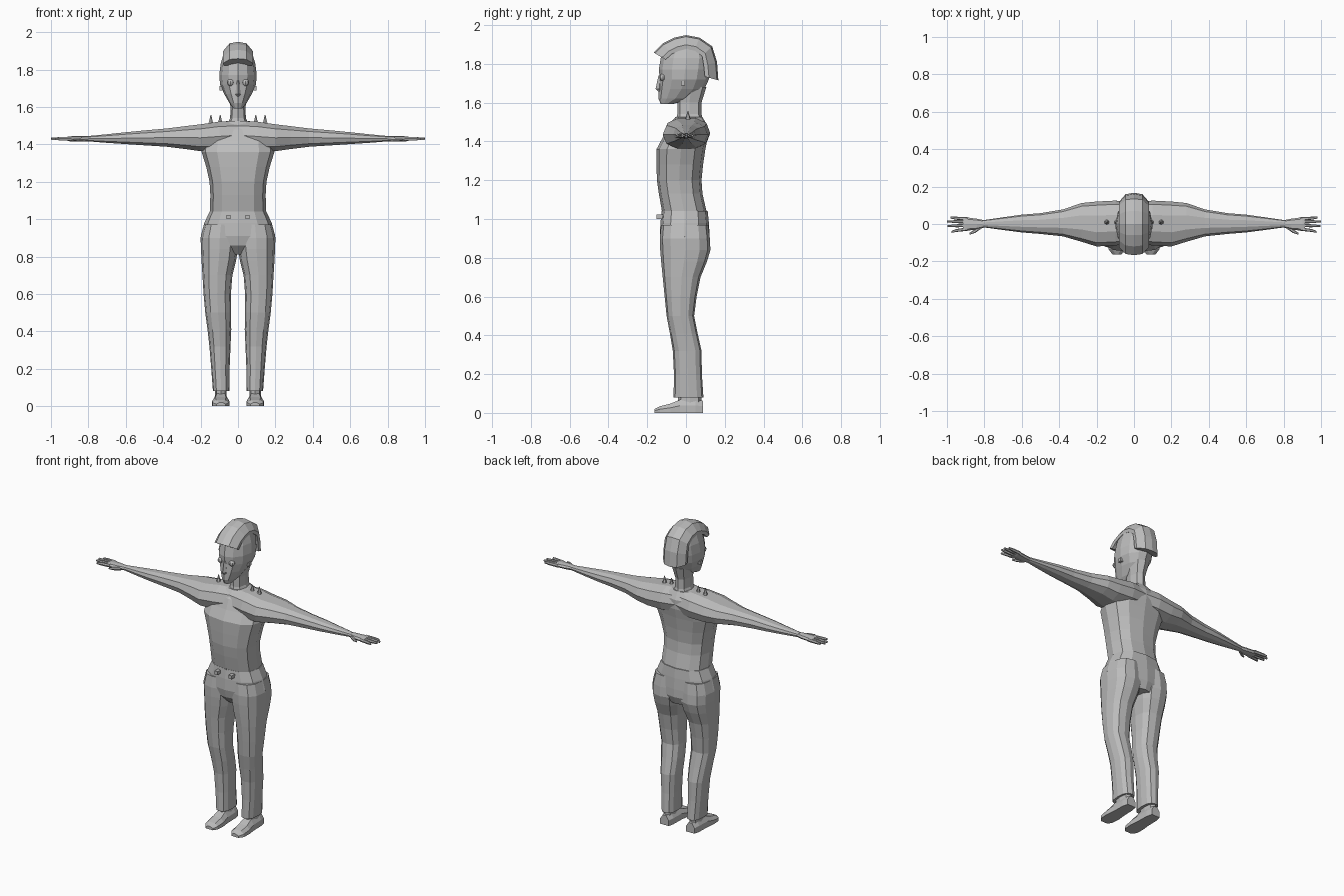
import bpy, bmesh, math
from mathutils import Vector, Matrix

grey = bpy.data.materials.new("plain grey")
grey.diffuse_color = (0.5, 0.5, 0.5, 1)


def finish(name, bm):
    bmesh.ops.recalc_face_normals(bm, faces=bm.faces)
    me = bpy.data.meshes.new(name)
    bm.to_mesh(me)
    bm.free()
    me.materials.append(grey)
    ob = bpy.data.objects.new(name, me)
    bpy.context.collection.objects.link(ob)
    return ob


def loft(name, sections, s=1):
    """Skin a list of point loops; s = -1 mirrors across x."""
    bm = bmesh.new()
    loops = [[bm.verts.new((p[0] * s, p[1], p[2])) for p in sec] for sec in sections]
    n = len(loops[0])
    for a, b in zip(loops, loops[1:]):
        for i in range(n):
            j = (i + 1) % n
            bm.faces.new((a[i], a[j], b[j], b[i]))
    bm.faces.new(loops[0][::-1])
    bm.faces.new(loops[-1])
    return finish(name, bm)


def oval(a0, a1, b0, b1, n=12, e=0.8):
    """Rounded loop filling the range a0..a1 by b0..b1."""
    pts = []
    for i in range(n):
        t = 2 * math.pi * i / n
        c, d = math.cos(t), math.sin(t)
        c = math.copysign(abs(c) ** e, c) if abs(c) > 1e-6 else 0
        d = math.copysign(abs(d) ** e, d) if abs(d) > 1e-6 else 0
        pts.append(((a0 + a1) / 2 + (a1 - a0) / 2 * c, (b0 + b1) / 2 + (b1 - b0) / 2 * d))
    return pts


def zring(z, x0, x1, y0, y1, n=12, e=0.8):
    return [(p, q, z) for p, q in oval(x0, x1, y0, y1, n, e)]


def xring(x, y0, y1, z0, z1, n=10, e=0.85):
    return [(x, p, q) for p, q in oval(y0, y1, z0, z1, n, e)]


def block(name, centre, size):
    bm = bmesh.new()
    bmesh.ops.create_cube(bm, size=1, matrix=Matrix.Translation(centre) @ Matrix.Diagonal((*size, 1)))
    return finish(name, bm)


# Torso: z, half width, front, back
loft("torso", [zring(z, -w, w, f, b) for z, w, f, b in (
    (1.03, .150, -.122, .108), (1.13, .148, -.140, .085), (1.20, .152, -.150, .080),
    (1.28, .170, -.152, .088), (1.36, .195, -.152, .100), (1.42, .190, -.120, .112),
    (1.48, .150, -.095, .112), (1.525, .06, -.055, .085))])

# Hips
loft("hips", [zring(z, -w, w, f, b) for z, w, f, b in (
    (1.04, .152, -.125, .112), (.98, .180, -.132, .118), (.91, .199, -.135, .122),
    (.86, .17, -.125, .124), (.81, .07, -.08, .105))])

# Neck
loft("neck", [zring(z, -w, w, f, b, 8) for z, w, f, b in (
    (1.50, .060, -.055, .090), (1.54, .042, -.045, .080), (1.60, .040, -.045, .080),
    (1.68, .055, -.05, .105))])

# Head, narrowing to the chin
loft("head", [zring(z, -w, w, f, b, 12, 1) for z, w, f, b in (
    (1.592, .024, -.130, -.07), (1.62, .046, -.142, .03), (1.67, .074, -.140, .095),
    (1.72, .096, -.135, .118), (1.77, .100, -.140, .130), (1.83, .093, -.130, .135),
    (1.88, .078, -.110, .120), (1.92, .055, -.07, .080))])

# Hair: a thick crest following the crown from brow to nape
crest = ((-.167, 1.858), (-.120, 1.905), (-.06, 1.935), (0, 1.948), (.07, 1.935),
         (.135, 1.890), (.160, 1.810), (.167, 1.715))
sections = []
for y, z in crest:
    p = Vector((y, z))
    d = (Vector((0, 1.76)) - p).normalized()
    half = ((0, 0), (.045, .008), (.080, .05), (.078, .072), (0, .072))
    both = list(half) + [(-x, k) for x, k in half[3:0:-1]]
    sections.append([(x, *(p + d * k)) for x, k in both])
loft("hair", sections)

# Nose
loft("nose", [zring(z, -w, w, f, -.12, 4, 1) for z, w, f in (
    (1.655, .010, -.142), (1.67, .014, -.157), (1.74, .007, -.142))])

for s, side in ((1, "left"), (-1, "right")):
    # Arm: x, front, back, bottom, top
    loft(side + "_arm", [xring(*r) for r in (
        (0, -.10, .112, 1.37, 1.528), (.10, -.115, .125, 1.36, 1.525),
        (.20, -.120, .120, 1.36, 1.510), (.28, -.095, .112, 1.372, 1.500),
        (.38, -.066, .078, 1.385, 1.487), (.50, -.053, .058, 1.393, 1.476),
        (.60, -.045, .050, 1.400, 1.466), (.70, -.032, .036, 1.407, 1.455),
        (.81, -.017, .020, 1.416, 1.444))], s)

    # Hand with fingers and thumb
    loft(side + "_palm", [xring(*r, 8) for r in (
        (.79, -.016, .018, 1.417, 1.443), (.84, -.030, .028, 1.414, 1.444),
        (.90, -.036, .036, 1.416, 1.443), (.915, -.034, .036, 1.420, 1.440))], s)
    for i, (y0, y1, tip) in enumerate(((-.027, -.042, .975), (-.008, -.011, .998),
                                       (.011, .014, 1.0), (.028, .034, .98))):
        loft(f"{side}_finger_{i + 1}", [xring(x, y - w, y + w, 1.43 - h, 1.43 + h, 6) for x, y, w, h in (
            (.89, y0, .009, .011), (.95, (y0 + y1) / 2, .008, .010), (tip, y1, .005, .006))], s)
    loft(side + "_thumb", [xring(x, y - w, y + w, 1.426 - w, 1.426 + w, 6) for x, y, w in (
        (.82, -.016, .011), (.85, -.038, .010), (.88, -.053, .005))], s)

    # Trouser leg: z, inner, outer, front, back
    loft(side + "_leg", [zring(*r, 12) for r in (
        (.97, .0, .182, -.128, .115), (.90, -.005, .200, -.135, .123),
        (.84, .0, .198, -.133, .126), (.78, .010, .195, -.128, .108),
        (.70, .030, .190, -.120, .075), (.60, .038, .184, -.110, .055),
        (.50, .038, .175, -.100, .042), (.41, .036, .163, -.083, .060),
        (.32, .040, .153, -.068, .080), (.20, .045, .143, -.062, .082),
        (.08, .046, .134, -.064, .090))], s)

    # Ankle and shoe
    loft(side + "_ankle", [zring(z, .062, .122, -.04, .08, 8) for z in (.03, .10)], s)
    loft(side + "_shoe", [[(a, y, 0), (b, y, 0), (b, y, h * .55), (b - .018, y, h),
                           (a + .018, y, h), (a, y, h * .55)] for y, a, b, h in (
        (-.162, .066, .116, .020), (-.135, .050, .136, .034), (-.08, .046, .138, .048),
        (-.03, .052, .132, .068), (.05, .054, .130, .070), (.088, .062, .122, .062))], s)

    # Eye
    bm = bmesh.new()
    bmesh.ops.create_uvsphere(bm, u_segments=8, v_segments=6, radius=.019,
                              matrix=Matrix.Translation((s * .04, -.118, 1.73)))
    finish(side + "_eye", bm)

    # Ear stud and belt stud
    block(side + "_ear_stud", (s * .088, -.015, 1.70), (.02, .022, .022))
    block(side + "_belt_stud", (s * .05, -.135, 1.012), (.022, .035, .022))

    # Shoulder spikes
    for i, x in enumerate((.095, .145)):
        bm = bmesh.new()
        bmesh.ops.create_cone(bm, cap_ends=True, segments=6, radius1=.014, radius2=.002, depth=.045,
                              matrix=Matrix.Translation((s * x, .01, 1.535)))
        finish(f"{side}_shoulder_spike_{i + 1}", bm)

# Belt button
block("belt_button", (0, -.122, 1.04), (.008, .01, .008))
